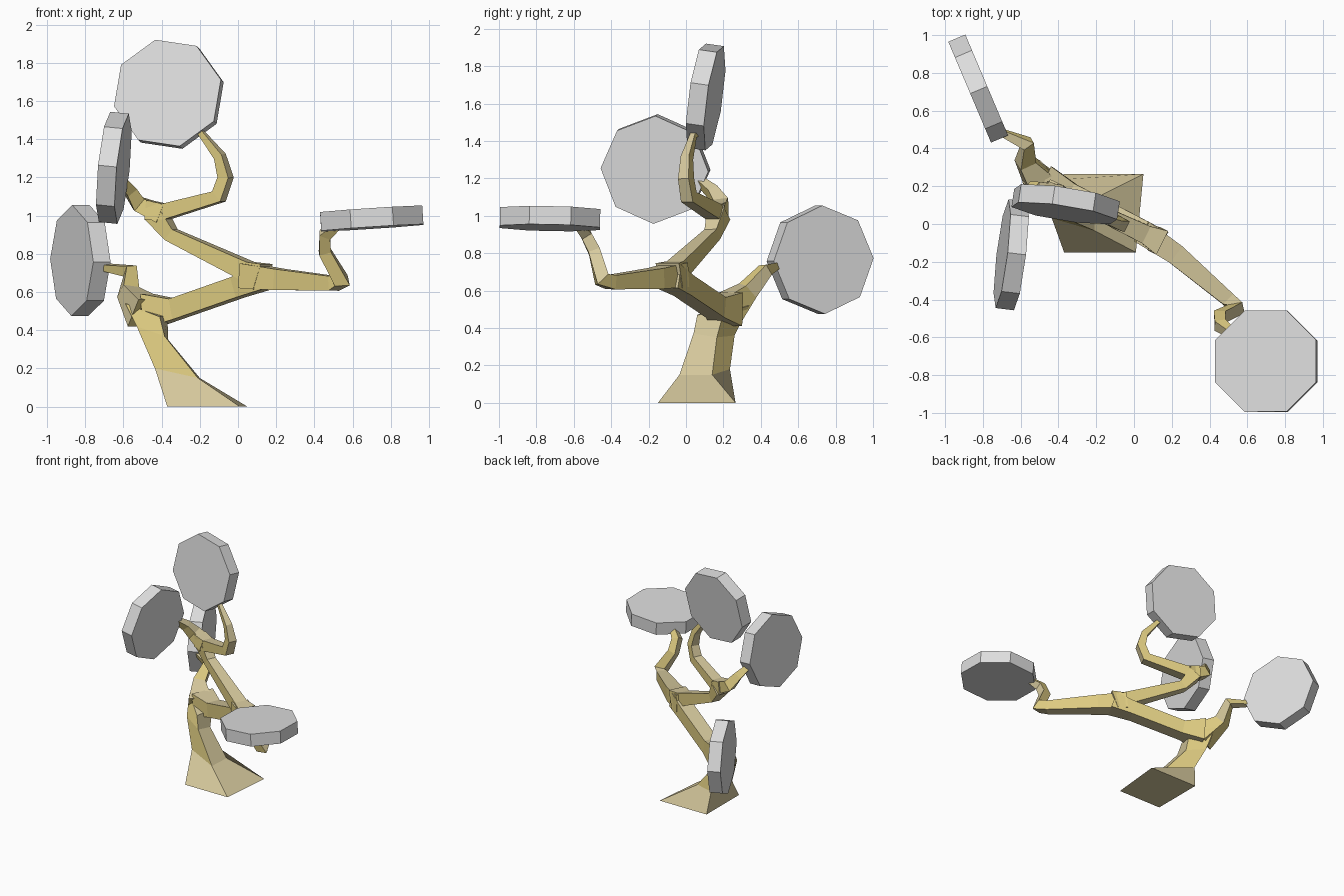
import bpy, bmesh, math
from mathutils import Vector, Matrix

if "Cube" in bpy.data.objects:
    bpy.data.objects.remove(bpy.data.objects["Cube"])


def material(name, rgb):
    m = bpy.data.materials.new(name)
    m.diffuse_color = (*rgb, 1)
    m.use_nodes = True
    m.node_tree.nodes["Principled BSDF"].inputs["Base Color"].default_value = m.diffuse_color
    return m


YELLOW = material("yellow_bark", (0.73, 0.60, 0.22))
TAN = material("tan_bark", (0.68, 0.59, 0.34))
GREY = material("leaf_grey", (0.73, 0.73, 0.73))


def finish(name, bm, mats):
    bmesh.ops.recalc_face_normals(bm, faces=bm.faces)
    if len(mats) > 1:  # yellow on front/back faces, tan on the flare and other sides
        for f in bm.faces:
            low = f.calc_center_median().z < 0.12
            f.material_index = 0 if abs(f.normal.y) > 0.5 and not low else 1
    me = bpy.data.meshes.new(name)
    bm.to_mesh(me)
    bm.free()
    for m in mats:
        me.materials.append(m)
    ob = bpy.data.objects.new(name, me)
    bpy.context.collection.objects.link(ob)
    return ob


def loft(name, rings):
    """Skin a list of four-cornered rings and cap both ends."""
    bm = bmesh.new()
    vs = [[bm.verts.new(p) for p in r] for r in rings]
    for a, b in zip(vs, vs[1:]):
        for i in range(4):
            j = (i + 1) % 4
            bm.faces.new((a[i], a[j], b[j], b[i]))
    bm.faces.new(vs[0])
    bm.faces.new(vs[-1])
    return finish(name, bm, [YELLOW, TAN])


def branch(name, pts):
    """Square tapering tube along (x, y, z, half width) points."""
    P = [Vector(p[:3]) for p in pts]
    seg = [(b - a).normalized() for a, b in zip(P, P[1:])]
    rings, up = [], Vector((0, 0, 1))
    for i, p in enumerate(P):
        t = (seg[max(i - 1, 0)] + seg[min(i, len(seg) - 1)]).normalized()
        up = (up - t * up.dot(t)).normalized()
        side = t.cross(up)
        r = pts[i][3]
        rings.append([p + side * (r * a) + up * (r * b)
                      for a, b in ((-1, -1), (1, -1), (1, 1), (-1, 1))])
    return loft(name, rings)


def leaf_disc(name, centre, normal, vertex_dir):
    """Eight-sided slab; vertex_dir points roughly at one corner."""
    n = Vector(normal).normalized()
    u = Vector(vertex_dir)
    u = (u - n * u.dot(n)).normalized()
    v = n.cross(u)
    rot = Matrix((u, v, n)).transposed().to_4x4()
    bm = bmesh.new()
    bmesh.ops.create_cone(bm, cap_ends=True, segments=8, radius1=0.29,
                          radius2=0.29, depth=0.098)
    # put a corner exactly on local +x before orienting
    c = max(bm.verts, key=lambda q: q.co.x).co
    fix = Matrix.Rotation(-math.atan2(c.y, c.x), 4, 'Z')
    bmesh.ops.transform(bm, verts=bm.verts,
                        matrix=Matrix.Translation(centre) @ rot @ fix)
    return finish(name, bm, [GREY])


# Trunk: flared foot, leaning back and to the left
loft("trunk", [
    [(-.37, -.15, 0), (.01, -.15, 0), (.05, .265, 0), (-.37, .265, 0)],
    [(-.435, .03, .2), (-.21, -.035, .15), (-.2, .14, .15), (-.39, .235, .18)],
    [(-.53, .1, .42), (-.385, .04, .37), (-.365, .165, .35), (-.48, .26, .36)],
    [(-.59, .22, .54), (-.41, .06, .47), (-.37, .2, .48), (-.5, .34, .52)],
])

# Branches, from the lowest fork upward
branch("left_branch", [(-.48, .2, .49, .085), (-.575, .33, .6, .045),
                       (-.565, .425, .71, .032), (-.69, .48, .728, .018),
                       (-.73, .52, .735, .015)])
branch("main_branch", [(-.47, .22, .5, .09), (-.33, .16, .51, .055),
                       (0, -.01, .625, .055), (.13, -.09, .675, .065)])
branch("right_branch", [(.04, -.04, .685, .065), (.22, -.16, .665, .055),
                        (.5, -.4, .645, .038), (.54, -.45, .66, .04),
                        (.455, -.49, .81, .032), (.455, -.535, .9, .03),
                        (.52, -.58, .95, .02)])
branch("upper_branch", [(.13, -.09, .68, .07), (.05, -.05, .71, .05),
                        (-.35, .14, .9, .035), (-.43, .175, 1.01, .05)])
branch("top_branch", [(-.47, .18, 1.03, .05), (-.38, .15, 1.02, .042),
                      (-.1, .015, 1.1, .035), (-.065, 0, 1.2, .032),
                      (-.095, .005, 1.31, .025), (-.19, .04, 1.43, .015),
                      (-.22, .08, 1.46, .012)])
branch("side_branch", [(-.4, .16, 1.01, .05), (-.52, .185, 1.06, .04),
                       (-.565, .14, 1.13, .03), (-.61, .07, 1.19, .02)])

# Leaf discs
leaf_disc("left_leaf", (-.825, .717, .765), (.92, .39, 0), (0, -.03, 1))
leaf_disc("side_leaf", (-.65, -.163, 1.25), (.985, -.12, -.1), (.1, .02, 1))
leaf_disc("top_leaf", (-.362, .105, 1.635), (.15, .98, -.14), (-.23, .1, .97))
leaf_disc("right_leaf", (.70, -.727, .985), (-.065, .02, 1),
          (math.cos(math.pi / 8), math.sin(math.pi / 8), 0))
